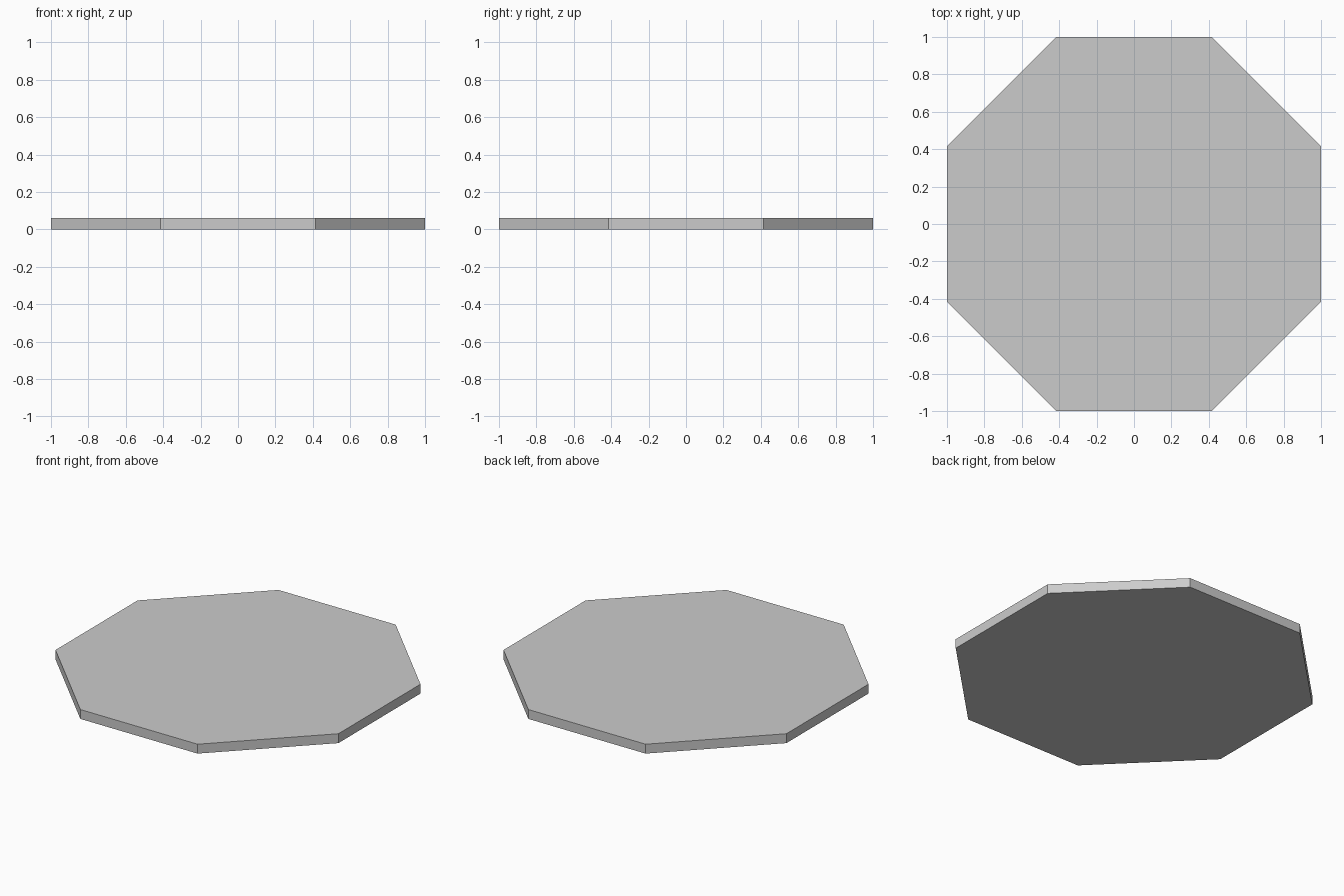
import bpy, bmesh, math

if "Cube" in bpy.data.objects:
    bpy.data.objects.remove(bpy.data.objects["Cube"])

HEIGHT = 0.06
SEAM = 0.0015       # half width of the joints between boards
DEPTH = 0.002       # depth of the joints
RINGS = [0.28, 0.41, 0.56, 0.70, 0.84, 1.0]   # centre-to-flat sizes


def octagon(bm, apothem, z):
    r = apothem / math.cos(math.pi / 8)
    return [bm.verts.new((r * math.cos(math.pi / 8 + i * math.pi / 4),
                          r * math.sin(math.pi / 8 + i * math.pi / 4), z))
            for i in range(8)]


def bridge(bm, a, b):
    return [bm.faces.new((a[i], b[i], b[(i + 1) % 8], a[(i + 1) % 8]))
            for i in range(8)]


bm = bmesh.new()

# Deck boards: a centre octagon and concentric mitred rings
loops = [octagon(bm, a, HEIGHT) for a in RINGS]
boards = [bm.faces.new(loops[0])]
for inner, outer in zip(loops, loops[1:]):
    boards += bridge(bm, inner, outer)

# Sides and underside
bottom = octagon(bm, RINGS[-1], 0)
bridge(bm, loops[-1], bottom)
bm.faces.new(bottom[::-1])

# Hairline V joints between the boards
seam_verts = [v for loop in loops[:-1] for v in loop]
bmesh.ops.inset_individual(bm, faces=boards, thickness=SEAM, use_even_offset=True)
for v in seam_verts:
    v.co.z -= DEPTH

bmesh.ops.recalc_face_normals(bm, faces=bm.faces)
mesh = bpy.data.meshes.new("octagonal_deck")
bm.to_mesh(mesh)
bm.free()
deck = bpy.data.objects.new("octagonal_deck", mesh)
bpy.context.collection.objects.link(deck)
